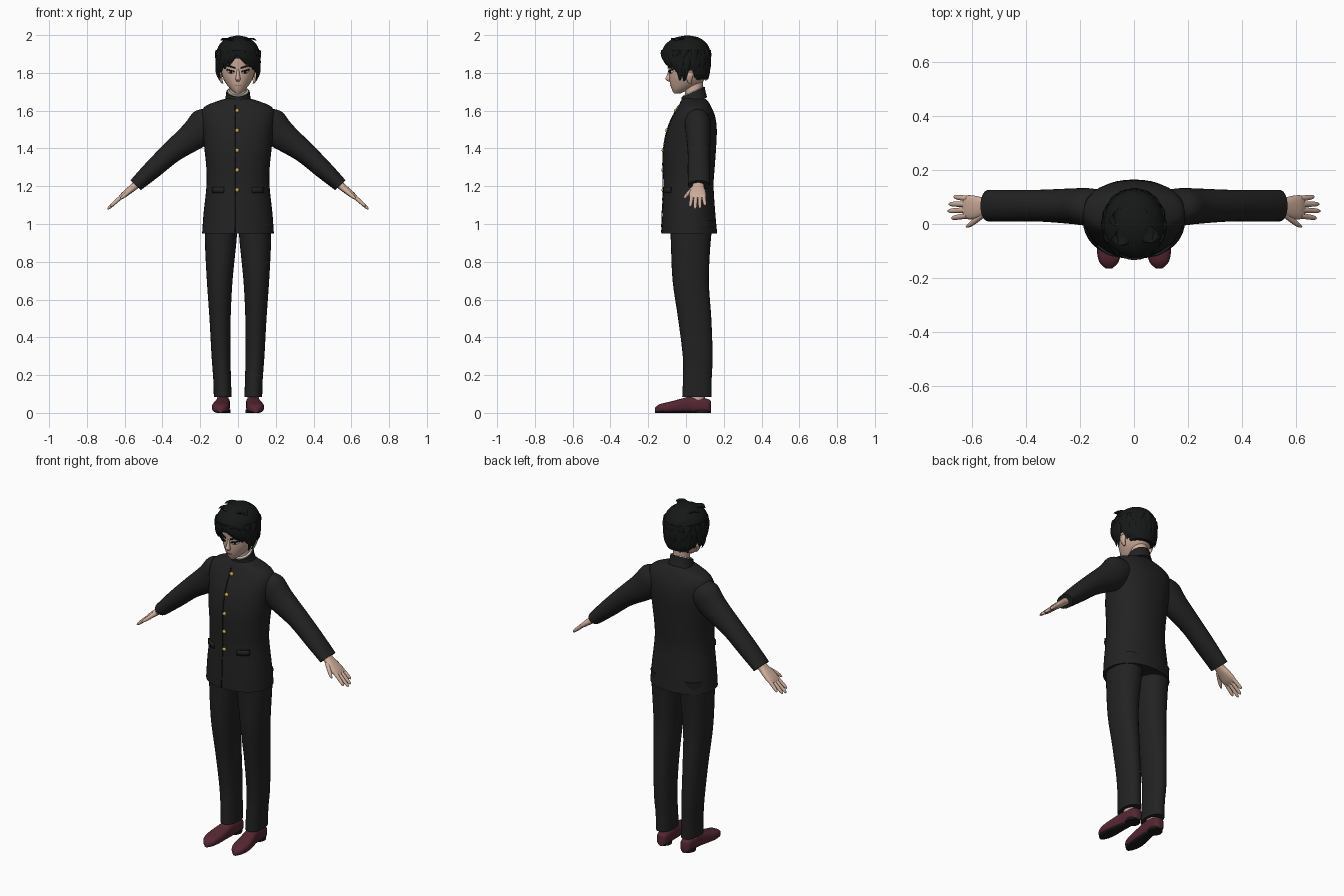
import bpy, bmesh, math, random
from mathutils import Vector
from mathutils.bvhtree import BVHTree

random.seed(4)
old = bpy.data.objects.get("Cube")
if old:
    bpy.data.objects.remove(old)
X, Y, Z = Vector((1, 0, 0)), Vector((0, 1, 0)), Vector((0, 0, 1))


def material(name, *rgb):
    m = bpy.data.materials.new(name)
    m.use_nodes = True
    m.diffuse_color = (*rgb, 1)
    m.node_tree.nodes["Principled BSDF"].inputs["Base Color"].default_value = (*rgb, 1)
    return m


CLOTH = material("black_cloth", .016, .016, .016)
HAIR = material("black_hair", .008, .009, .009)
SKIN = material("skin", .62, .42, .33)
SHOE = material("maroon_leather", .09, .02, .032)
SOLE = material("dark_sole", .012, .01, .01)
GOLD = material("gold", .6, .38, .07)
WHITE = material("white", .7, .68, .64)
LIP = material("lip", .32, .16, .12)


def finish(name, bm, mats, mirror=False, rule=None):
    bmesh.ops.recalc_face_normals(bm, faces=bm.faces)
    for f in bm.faces:
        f.smooth = True
        f.material_index = rule(f.calc_center_median()) if rule else 0
    me = bpy.data.meshes.new(name)
    bm.to_mesh(me)
    bm.free()
    for m in mats:
        me.materials.append(m)
    me.set_sharp_from_angle(angle=math.radians(50))
    ob = bpy.data.objects.new(name, me)
    bpy.context.collection.objects.link(ob)
    if mirror:
        ob.modifiers.new("mirror", 'MIRROR')
    return ob


def spline(rows, steps):
    """Catmull-Rom through the rows."""
    out = []
    for i in range(len(rows) - 1):
        a, b, c, d = (rows[max(0, min(len(rows) - 1, i + k))] for k in (-1, 0, 1, 2))
        for s in range(steps):
            t = s / steps
            out.append([q + .5 * t * (r - p + t * (2 * p - 5 * q + 4 * r - w + t * (3 * (q - r) + w - p)))
                        for p, q, r, w in zip(a, b, c, d)])
    return out + [list(rows[-1])]


def loft(name, rows, mats, u=X, v=Y, n=28, p=2, steps=4, mirror=False, rule=None, keep=None):
    """Skin rings given as (x, y, z, half size along u, half size along v)."""
    bm = bmesh.new()
    rings = []
    for x, y, z, a, b in spline(rows, steps):
        ring = []
        for k in range(n):
            t = math.tau * k / n
            c, s = (math.copysign(abs(w) ** (2 / p), w) for w in (math.cos(t), math.sin(t)))
            ring.append(bm.verts.new(Vector((x, y, z)) + u * (a * c) + v * (b * s)))
        rings.append(ring)
    for lo, hi in zip(rings, rings[1:]):
        for k in range(n):
            bm.faces.new((lo[k], lo[k - 1], hi[k - 1], hi[k]))
    bm.faces.new(rings[0])
    bm.faces.new(rings[-1])
    if keep:
        bad = [f for f in bm.faces if not keep(f.calc_center_median())]
        bmesh.ops.delete(bm, geom=bad, context='FACES')
    return finish(name, bm, mats if isinstance(mats, list) else [mats], mirror, rule)


def surface(ob):
    """Return a function giving the front y of an object at x, z."""
    tree = BVHTree.FromPolygons([v.co for v in ob.data.vertices], [q.vertices for q in ob.data.polygons])

    def front(x, z):
        hit = tree.ray_cast(Vector((x, -2, z)), Y)[0]
        return hit.y if hit else 0
    return front


def strip(name, pairs, mat, front, lift=.003, mirror=False):
    """Thin plate laid on a front surface, from pairs of (x, z) points."""
    bm = bmesh.new()
    cols = [[bm.verts.new((x, front(x, z) - lift, z)) for x, z in pr] for pr in pairs]
    for a, b in zip(cols, cols[1:]):
        bm.faces.new((a[0], b[0], b[1], a[1]))
    ob = finish(name, bm, [mat], mirror)
    solid = ob.modifiers.new("thickness", 'SOLIDIFY')
    solid.thickness, solid.offset = lift, 0
    return ob


# Jacket: body, sleeves, stand collar
torso = loft("jacket_body", [(0, .018, .95, .19, .147), (0, .015, 1.06, .182, .14), (0, .013, 1.2, .167, .133),
                             (0, .015, 1.3, .168, .137), (0, .02, 1.4, .178, .139), (0, .032, 1.5, .188, .131),
                             (0, .042, 1.57, .196, .112), (0, .046, 1.62, .178, .088),
                             (0, .044, 1.65, .11, .072), (0, .042, 1.665, .06, .06)], CLOTH, p=2.2, n=40)
slope = Vector((.73, 0, .683))
loft("sleeve", [(.12, .06, 1.55, .088, .065), (.17, .063, 1.53, .09, .07), (.23, .066, 1.47, .08, .066),
                (.35, .068, 1.38, .059, .059), (.45, .068, 1.29, .05, .059), (.542, .068, 1.205, .038, .058)],
     CLOTH, u=slope, mirror=True)
tilt = Vector((0, 1, .45))
loft("stand_collar", [(0, .042, 1.64, .074, .07), (0, .04, 1.67, .066, .064), (0, .038, 1.7, .062, .061)],
     CLOTH, v=tilt)
loft("shirt_collar", [(0, .038, 1.68, .055, .054), (0, .038, 1.705, .055, .054)], WHITE, v=tilt)

# Placket, buttons and pocket flaps
chest = surface(torso)
strip("placket_seam", [((-.018, .955 + i * .045), (-.014, .955 + i * .045)) for i in range(16)], HAIR, chest)
strip("pocket_flap", [((x, 1.165), (x, 1.195)) for x in (.075, .09, .105, .12, .135)], CLOTH, chest, .008, True)
for i in range(5):
    z = 1.18 + i * .105
    y = chest(0, z)
    loft("button", [(-.004, y + .004, z, .011, .011), (-.004, y - .005, z, .01, .01),
                    (-.004, y - .009, z, .004, .004)], GOLD, v=Z, n=14, steps=2)

# Trousers and shoes
loft("trouser_leg", [(.088, .03, 1.02, .088, .115), (.092, .025, .9, .083, .105), (.097, .025, .7, .068, .096),
                     (.095, .046, .5, .056, .088), (.09, .062, .3, .05, .079), (.084, .06, .18, .047, .076),
                     (.081, .058, .085, .047, .078)], CLOTH, mirror=True, p=2.2)
loft("ankle", [(.08, .06, .05, .03, .04), (.08, .06, .13, .03, .04)], SKIN, mirror=True)
shoe = [(.132, .076, .012, .03), (.12, .077, .03, .036), (.07, .078, .036, .042), (.02, .08, .037, .043),
        (-.03, .086, .042, .037), (-.09, .092, .046, .029), (-.14, .093, .036, .023), (-.165, .093, .012, .013)]
loft("shoe", [(x, y, h, w, h) for y, x, w, h in shoe], [SHOE, SOLE], v=Z, p=2.7, mirror=True,
     rule=lambda c: int(c.z < .01))
loft("shoe_heel", [(.078, .085, 0, .037, .04), (.078, .085, .018, .038, .042)], SOLE, mirror=True, steps=1)

# Hands
flat = Vector((.62, 0, .78))
loft("palm", [(.515, .066, 1.228, .022, .03), (.55, .064, 1.198, .02, .031), (.58, .062, 1.174, .018, .041),
              (.61, .062, 1.15, .015, .045), (.63, .063, 1.134, .009, .041)], SKIN, u=flat, p=2.4, mirror=True)
for name, y0, y1, reach in (("index_finger", .031, .022, .052), ("middle_finger", .052, .048, .065),
                            ("ring_finger", .073, .074, .061), ("little_finger", .094, .101, .045)):
    loft(name, [(.618 + reach * t * 1.12, y0 + (y1 - y0) * t, 1.144 - reach * t, .011 * w, .011 * w)
                for t, w in ((0, 1), (.5, .9), (.85, .75), (1, .3))], SKIN, u=flat, n=12, mirror=True)
loft("thumb", [(.555, .042, 1.19, .014, .016), (.582, .018, 1.168, .012, .013), (.605, .0, 1.148, .01, .01),
               (.622, -.01, 1.134, .004, .004)], SKIN, u=flat, n=12, mirror=True)

# Neck, head, ears and nose
loft("neck", [(0, .045, 1.62, .05, .05), (0, .042, 1.7, .045, .047), (0, .04, 1.8, .045, .05)], SKIN)
head = loft("head", [(0, -.046, 1.692, .014, .018), (0, -.03, 1.71, .036, .044), (0, -.004, 1.74, .061, .08),
                     (0, .008, 1.78, .082, .097), (0, .01, 1.83, .09, .101), (0, .01, 1.88, .09, .105),
                     (0, .01, 1.93, .075, .09), (0, .01, 1.96, .04, .05)], SKIN, n=36)
loft("ear", [(.083, .02, 1.745, .005, .008), (.091, .018, 1.765, .009, .015), (.096, .02, 1.79, .01, .02),
             (.094, .022, 1.806, .005, .012)], SKIN, n=14, mirror=True)
loft("nose", [(0, -.084, 1.82, .006, .008), (0, -.09, 1.79, .009, .011), (0, -.094, 1.768, .013, .016),
              (0, -.085, 1.755, .008, .009)], SKIN, n=14)

# Painted face details
face = surface(head)
strip("eye_white", [((.02, 1.802), (.02, 1.805)), ((.03, 1.797), (.03, 1.81)), ((.045, 1.798), (.045, 1.813)),
                    ((.057, 1.807), (.057, 1.811))], WHITE, face, .002, True)
strip("iris", [((x, 1.797), (x, 1.812)) for x in (.033, .038, .043)], HAIR, face, .004, True)
strip("eyelid", [((x, 1.8 + x * .24), (x, 1.806 + x * .24)) for x in (.018, .03, .045, .06)], HAIR, face, .005, True)
strip("eyebrow", [((x, 1.818 + x * .3), (x, 1.825 + x * .3)) for x in (.014, .03, .045, .062)], HAIR, face, .005, True)
strip("mouth", [((x, 1.731), (x, 1.734)) for x in (-.018, -.006, .006, .018)], LIP, face)


# Hair: open cap plus tapered locks
def hairline(c):
    return c.z > (1.76 if c.y > .05 else 1.81 if c.y > -.03 else 1.875)


cap = loft("hair_cap", [(0, .062, 1.765, .07, .055), (0, .036, 1.8, .102, .09), (0, .006, 1.85, .114, .122),
                        (0, .001, 1.9, .116, .13), (0, .002, 1.95, .098, .112), (0, .006, 1.985, .056, .066),
                        (0, .008, 1.997, .012, .015)], HAIR, n=40, keep=hairline)


def lock(name, angle, sweep, z0, z1, width, flare=0.0):
    a = math.radians(angle)
    mid = a + math.radians(sweep) / 2
    out = Vector((math.cos(mid), math.sin(mid), 0))
    rows = []
    for t in (0, .25, .5, .75, 1):
        q = a + math.radians(sweep) * t
        grow = flare * t * t + .008 * math.sin(math.pi * t)
        rows.append(((.103 + grow) * math.cos(q), (.115 + grow) * math.sin(q), z0 + (z1 - z0) * t,
                     width * (1.03 - t) ** .6, .016 * (1.05 - t)))
    loft(name, rows, HAIR, u=Z.cross(out), v=out, n=10, steps=2)


for angle, sweep, z0, z1, width in ((-95, -22, 1.92, 1.84, .028), (-108, -26, 1.92, 1.82, .03),
                                    (-126, -24, 1.91, 1.8, .032), (-150, -12, 1.9, 1.79, .032),
                                    (-92, 28, 1.92, 1.845, .032), (-80, 28, 1.92, 1.83, .034),
                                    (-62, 24, 1.91, 1.815, .034), (-42, 20, 1.9, 1.8, .034),
                                    (-26, 14, 1.89, 1.785, .032)):
    lock("fringe_lock", angle, sweep, z0, z1, width)
for i in range(15):
    lock("side_lock", -12 + i * 14.5, random.uniform(-10, 10), 1.89, random.uniform(1.755, 1.79), .03,
         random.uniform(-.012, .004))
for i in range(11):
    lock("loose_tip", -25 + i * 23, random.uniform(-14, 14), 1.92, random.uniform(1.83, 1.87), .024,
         random.uniform(.008, .018))
for side in (-1, 1):
    lock("sideburn", 90 + side * 96, 0, 1.84, 1.755, .014, -.008)
for x, y, lean in ((-.02, -.04, -.03), (.025, -.03, .035), (.01, .04, .02), (-.03, .03, -.03)):
    loft("crown_tuft", [(x, y, 1.965, .03, .035), (x + lean, y - .01, 1.984, .022, .03),
                        (x + 2 * lean, y - .02, 1.972, .004, .006)], HAIR, n=12)
